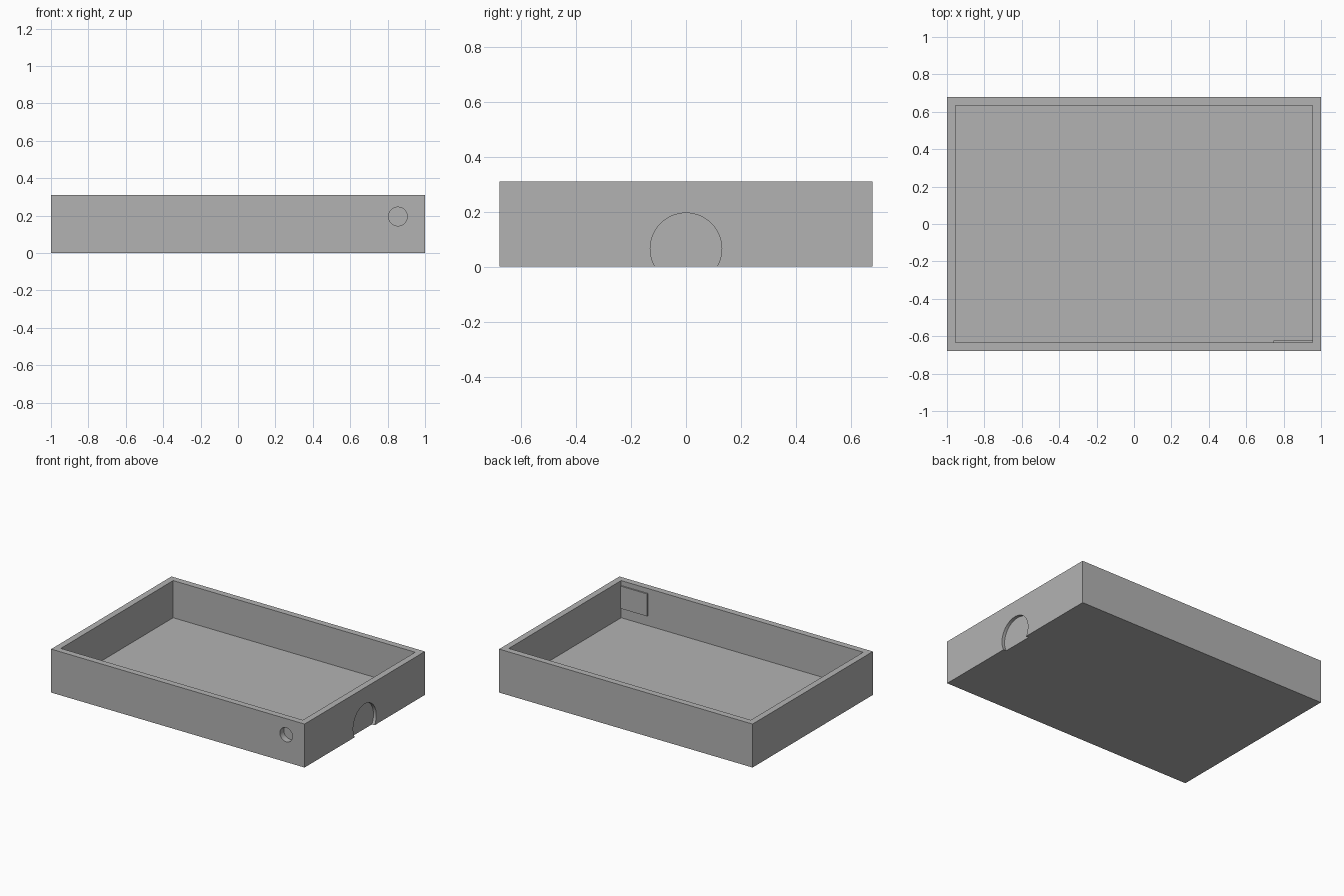
import bpy
from math import radians

if "Cube" in bpy.data.objects:
    bpy.data.objects.remove(bpy.data.objects["Cube"])

LENGTH, WIDTH, HEIGHT, WALL = 2.0, 1.356, 0.31, 0.045

grey = bpy.data.materials.new("plain grey")
grey.use_nodes = True
colour = (0.45, 0.45, 0.45, 1)
grey.diffuse_color = colour
grey.node_tree.nodes["Principled BSDF"].inputs["Base Color"].default_value = colour


def finish(name):
    obj = bpy.context.object
    obj.name = name
    obj.data.materials.append(grey)
    return obj


def box(name, low, high):
    """Box spanning two opposite corners."""
    bpy.ops.mesh.primitive_cube_add(
        size=1, location=[(a + b) / 2 for a, b in zip(low, high)])
    bpy.context.object.scale = [b - a for a, b in zip(low, high)]
    bpy.ops.object.transform_apply(location=False, rotation=False)
    return finish(name)


def cylinder(name, centre, radius, depth, rotation):
    bpy.ops.mesh.primitive_cylinder_add(
        vertices=64, radius=radius, depth=depth, location=centre, rotation=rotation)
    return finish(name)


def cut(target, cutter):
    """Subtract the cutter and keep it hidden."""
    mod = target.modifiers.new(cutter.name, "BOOLEAN")
    mod.operation, mod.solver, mod.object = "DIFFERENCE", "EXACT", cutter
    bpy.context.view_layer.objects.active = target
    bpy.ops.object.modifier_apply(modifier=mod.name)
    bpy.data.objects.remove(cutter)


hx, hy = LENGTH / 2, WIDTH / 2
ix, iy = hx - WALL, hy - WALL

# Open tray with an even wall and floor
tray = box("tray", (-hx, -hy, 0), (hx, hy, HEIGHT))
cut(tray, box("cavity_cutter", (-ix, -iy, WALL), (ix, iy, HEIGHT + 0.1)))

# Round bore through the front wall
cut(tray, cylinder("bore_cutter", (0.855, -hy, 0.195), 0.05, WALL * 2 + 0.01,
                   (radians(90), 0, 0)))

# Shallow round recess in the left wall, open at the bottom
cut(tray, cylinder("recess_cutter", (hx, 0, 0.065), 0.13, 0.044,
                   (0, radians(90), 0)))

# Thin plate closing the bore on the inside
plate = box("bore_cover_plate", (0.745, -iy, 0.115), (ix, -iy + 0.01, 0.275))

# Smooth only the round cut walls
bpy.ops.object.select_all(action="DESELECT")
tray.select_set(True)
bpy.context.view_layer.objects.active = tray
bpy.ops.object.shade_smooth_by_angle(angle=radians(30))
